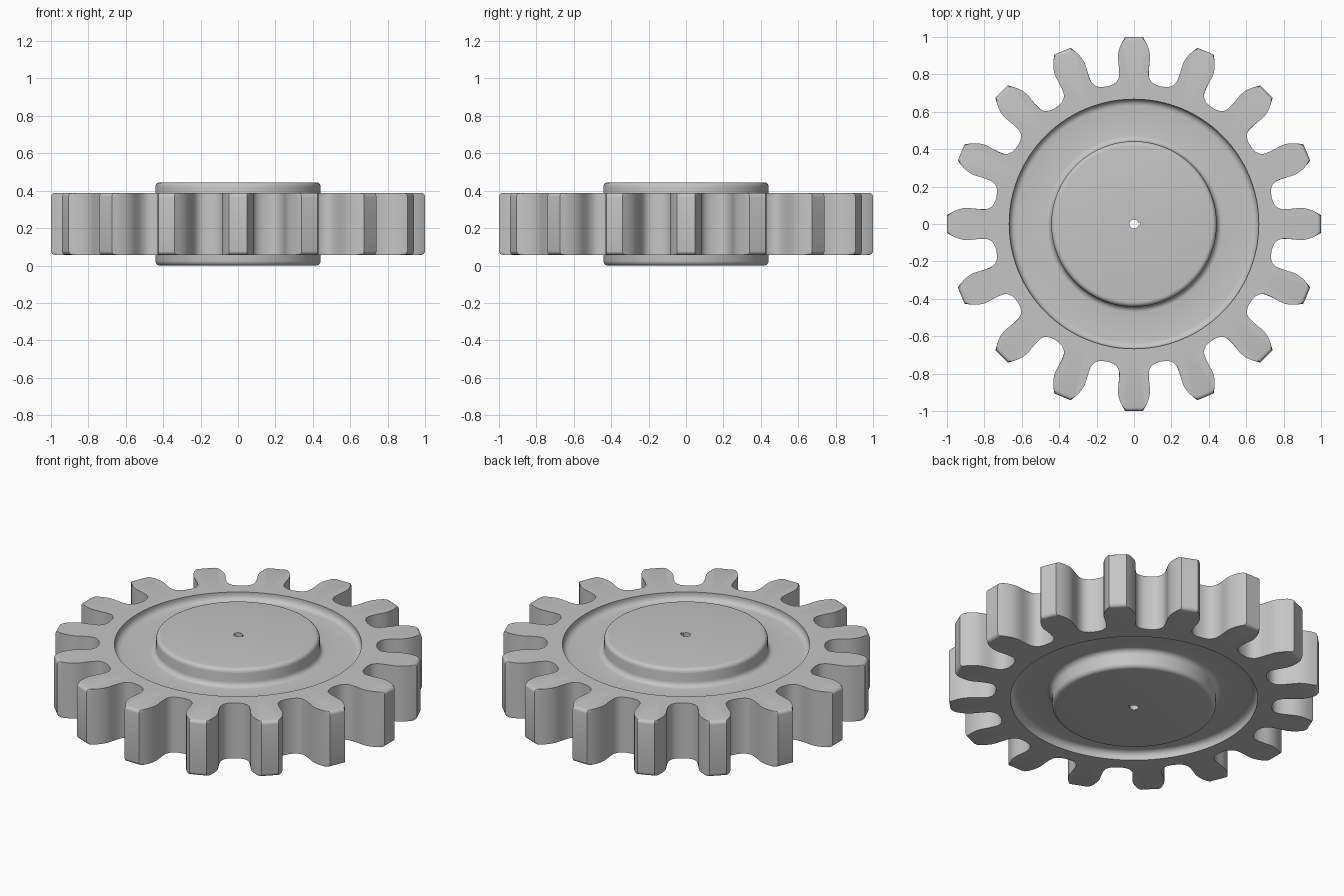
import bpy
import bmesh
from math import sin, cos, pi, radians
from mathutils import Vector
from mathutils.geometry import interpolate_bezier

if "Cube" in bpy.data.objects:
    bpy.data.objects.remove(bpy.data.objects["Cube"])

TEETH = 16
MID = 0.2225          # height of the symmetry plane
RIM_H = 0.165         # half thickness of the toothed ring
HUB_H = 0.2225        # half thickness of the hub
FLOOR_H = 0.118       # half thickness of the recessed web
TIP_ROUND = 0.02
SEAM = 0.68           # hidden joint between ring and web

steel = bpy.data.materials.new("steel_grey")
steel.use_nodes = True
colour = (0.56, 0.56, 0.56, 1)
steel.diffuse_color = colour
steel.node_tree.nodes["Principled BSDF"].inputs["Base Color"].default_value = colour


def half_flank():
    """Tooth side from tip corner to the middle of the gap: (along, across)."""
    curves = [
        ((1, .047), (.97, .066), (.93, .087), (.89, .086)),
        ((.89, .086), (.86, .085), (.84, .077), (.81, .077)),
        ((.81, .077), (.76, .077), (.743, .107), (.7355, .1463)),
    ]
    pts = []
    for k0, h0, h1, k1 in curves:
        seg = interpolate_bezier(*[Vector(p) for p in (k0, h0, h1, k1)], 7)
        pts += [(p.x, p.y) for p in seg[:-1]]
    return pts + [(.7355, .1463)]


flank = half_flank()
# One tooth from gap to gap; the last gap point belongs to the next tooth
tooth = [(a, -w) for a, w in reversed(flank)] + flank[:-1]
COUNT = len(tooth) * TEETH
START = -pi / TEETH


def circle(r, z):
    ring = []
    for i in range(COUNT):
        t = START + 2 * pi * i / COUNT
        ring.append((r * cos(t), r * sin(t), MID + z))
    return ring


def bore(r, z):
    """Small shaft hole with a keyway on the +x side."""
    return [(x * 1.4, y, h) if x > r * 0.94 else (x, y, h) for x, y, h in circle(r, z)]


def outline(inset, z):
    """Toothed outline with the tips pulled in by inset."""
    ring = []
    for k in range(TEETH):
        t = 2 * pi * k / TEETH
        for a, w in tooth:
            a = min(a, 1 - inset)
            ring.append((a * cos(t) - w * sin(t), a * sin(t) + w * cos(t), MID + z))
    return ring


def arc(cr, cz, radius, start, end, steps=5):
    """Rounded corner of a lathe profile, angles in degrees."""
    angles = [radians(start + (end - start) * i / steps) for i in range(steps + 1)]
    return [(cr + radius * cos(t), cz + radius * sin(t)) for t in angles]


def build(name, rings):
    """Skin a closed series of rings with quads."""
    bm = bmesh.new()
    loops = [[bm.verts.new(p) for p in ring] for ring in rings]
    for a, b in zip(loops, loops[1:] + loops[:1]):
        for i in range(COUNT):
            j = (i + 1) % COUNT
            bm.faces.new((a[i], a[j], b[j], b[i]))
    bmesh.ops.recalc_face_normals(bm, faces=bm.faces)
    mesh = bpy.data.meshes.new(name)
    bm.to_mesh(mesh)
    bm.free()
    mesh.materials.append(steel)
    obj = bpy.data.objects.new(name, mesh)
    bpy.context.collection.objects.link(obj)
    bpy.ops.object.select_all(action='DESELECT')
    obj.select_set(True)
    bpy.context.view_layer.objects.active = obj
    bpy.ops.object.shade_smooth_by_angle(angle=radians(32))
    return obj


# Toothed ring with rounded tip edges
edge = []
for i in range(5):
    t = pi / 2 * i / 4
    edge.append((TIP_ROUND * (1 - sin(t)), RIM_H - TIP_ROUND * (1 - cos(t))))
rings = [circle(SEAM, RIM_H)]
rings += [outline(d, z) for d, z in edge]
rings += [outline(d, -z) for d, z in reversed(edge)]
rings += [circle(SEAM, -RIM_H)]
build("toothed_ring", rings)

# Hub and recessed web, turned from a profile mirrored top to bottom
profile = [(0.42, HUB_H)]
profile += arc(0.417, HUB_H - 0.025, 0.025, 90, 0)[1:]
profile += arc(0.472, FLOOR_H + 0.03, 0.03, 180, 270)
profile += arc(0.632, FLOOR_H + 0.035, 0.035, 270, 360)
profile += [(0.667, RIM_H), (SEAM, RIM_H)]
profile[0] = (0.417, HUB_H)

rings = [bore(0.024, HUB_H)]
rings += [circle(r, z) for r, z in profile]
rings += [circle(r, -z) for r, z in reversed(profile)]
rings += [bore(0.024, -HUB_H)]
build("hub_and_web", rings)
